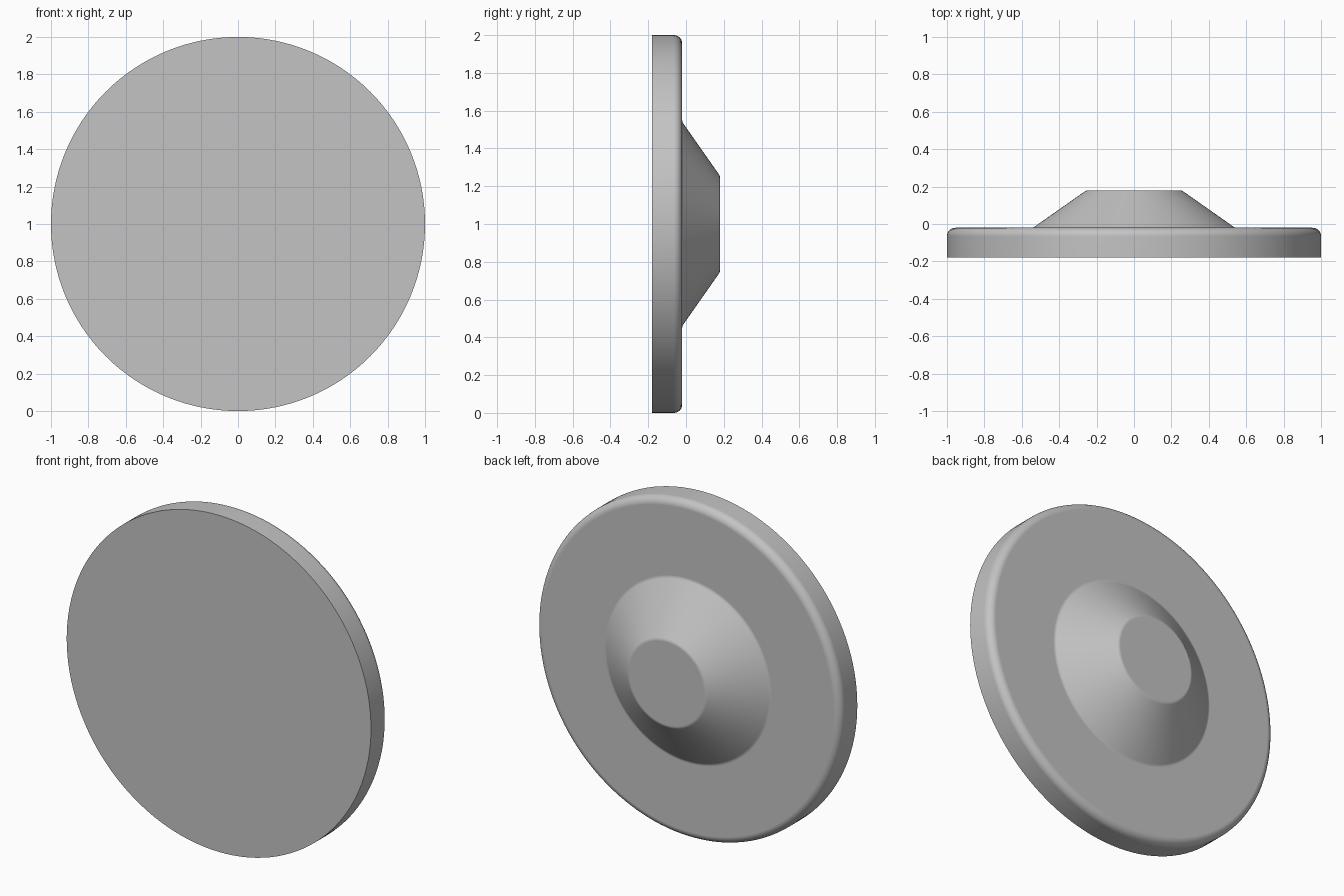
import bpy
import bmesh
import math
from mathutils import Vector

SEGMENTS = 128
CENTRE_Z = 1.0

cube = bpy.data.objects.get("Cube")
if cube:
    bpy.data.objects.remove(cube, do_unlink=True)


def make_material(name, rgb):
    mat = bpy.data.materials.new(name)
    mat.use_nodes = True
    colour = (*rgb, 1.0)
    mat.diffuse_color = colour
    mat.node_tree.nodes["Principled BSDF"].inputs["Base Color"].default_value = colour
    return mat


def round_corner(before, corner, after, radius, steps):
    """Arc that replaces a profile corner."""
    u = (before - corner).normalized()
    v = (after - corner).normalized()
    half = u.angle(v) / 2
    centre = corner + (u + v).normalized() * radius / math.sin(half)
    reach = radius / math.tan(half)
    start = corner + u * reach - centre
    end = corner + v * reach - centre
    sweep = math.pi - 2 * half
    arc = []
    for i in range(steps + 1):
        t = i / steps
        a = math.sin((1 - t) * sweep) / math.sin(sweep)
        b = math.sin(t * sweep) / math.sin(sweep)
        arc.append(centre + start * a + end * b)
    return arc


def rounded_profile(corners):
    """Corners are (radius from axis, depth, fillet radius, fillet steps)."""
    points = [Vector(c[:2]) for c in corners]
    profile = []
    for i, (_, _, fillet, steps) in enumerate(corners):
        if fillet:
            profile += round_corner(points[i - 1], points[i], points[i + 1], fillet, steps)
        else:
            profile.append(points[i])
    return profile


def lathe(name, profile, mat):
    """Turn the profile around the front-to-back axis and cap both ends."""
    bm = bmesh.new()
    rings = []
    for r, y in profile:
        ring = []
        for i in range(SEGMENTS):
            a = math.tau * i / SEGMENTS
            ring.append(bm.verts.new((r * math.cos(a), y, CENTRE_Z + r * math.sin(a))))
        rings.append(ring)
    for low, high in zip(rings, rings[1:]):
        for i in range(SEGMENTS):
            j = (i + 1) % SEGMENTS
            bm.faces.new((low[i], low[j], high[j], high[i]))
    bm.faces.new(rings[0])
    bm.faces.new(rings[-1])
    bmesh.ops.recalc_face_normals(bm, faces=bm.faces)
    mesh = bpy.data.meshes.new(name)
    bm.to_mesh(mesh)
    bm.free()
    mesh.materials.append(mat)
    obj = bpy.data.objects.new(name, mesh)
    bpy.context.collection.objects.link(obj)
    bpy.ops.object.select_all(action="DESELECT")
    obj.select_set(True)
    bpy.context.view_layer.objects.active = obj
    bpy.ops.object.shade_smooth_by_angle(angle=math.radians(30))
    # Keep the flat faces flat beside the fillets
    weighted = obj.modifiers.new("Weighted Normals", "WEIGHTED_NORMAL")
    weighted.keep_sharp = True
    return obj


grey = make_material("light grey", (0.55, 0.55, 0.55))

# Disc with a crisp front rim, rounded back rim and a tapered hub
corners = [
    (1.0, -0.18, 0, 0),
    (1.0, -0.02, 0.045, 8),
    (0.54, -0.02, 0.03, 4),
    (0.255, 0.18, 0.03, 4),
    (0.1, 0.18, 0, 0),
]
lathe("disc_with_hub", rounded_profile(corners), grey)
